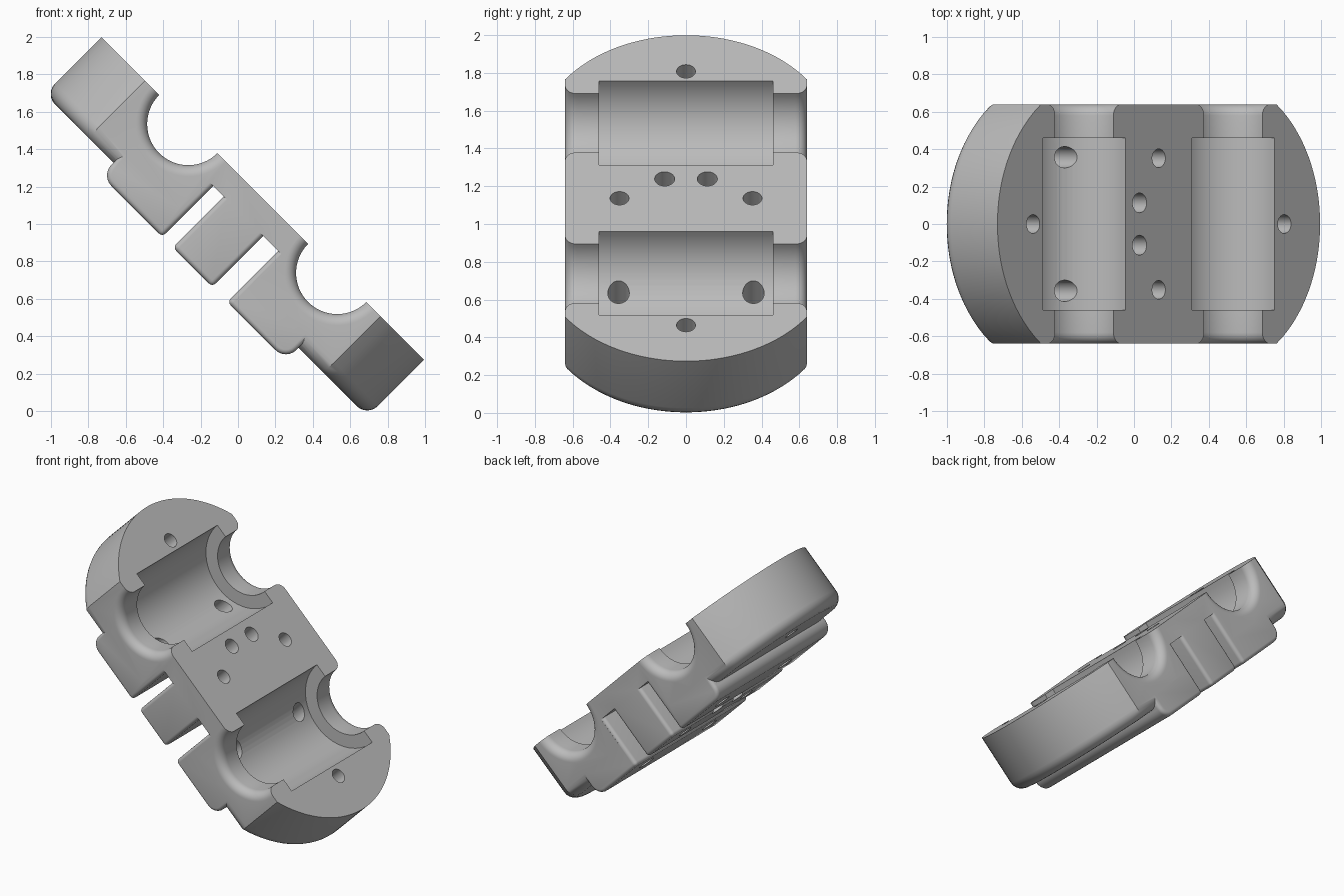
import bpy
import bmesh
from math import sin, cos, pi, sqrt, radians
from mathutils import Matrix

if "Cube" in bpy.data.objects:
    bpy.data.objects.remove(bpy.data.objects["Cube"], do_unlink=True)

# Working frame: x along the block, y across it, z up to the split face
HALF_LEN, HALF_WID, TOP, BASE, PAD_BASE = 1.22, 0.64, 0.90, 0.47, 0.375
SAG = 0.33
BORE_X = 0.563

grey = bpy.data.materials.new("plain grey")
grey.use_nodes = True
grey.diffuse_color = (0.5, 0.5, 0.5, 1)
grey.node_tree.nodes["Principled BSDF"].inputs["Base Color"].default_value = (0.5, 0.5, 0.5, 1)


def to_object(bm, name):
    bmesh.ops.recalc_face_normals(bm, faces=bm.faces)
    mesh = bpy.data.meshes.new(name)
    bm.to_mesh(mesh)
    bm.free()
    mesh.materials.append(grey)
    obj = bpy.data.objects.new(name, mesh)
    bpy.context.scene.collection.objects.link(obj)
    return obj


def prism(outline, low, high):
    """Extrude an outline in x, y from low to high."""
    bm = bmesh.new()
    face = bm.faces.new([bm.verts.new((x, y, low)) for x, y in outline])
    up = bmesh.ops.extrude_face_region(bm, geom=[face])["geom"]
    bmesh.ops.translate(bm, vec=(0, 0, high - low),
                        verts=[v for v in up if isinstance(v, bmesh.types.BMVert)])
    bmesh.ops.recalc_face_normals(bm, faces=bm.faces)
    return bm


def box(x0, x1, low, high):
    w = HALF_WID
    return prism([(x0, -w), (x1, -w), (x1, w), (x0, w)], low, high)


def round_edges(bm, radius, segments, rule):
    edges = [e for e in bm.edges if rule(e, *(v.co for v in e.verts))]
    bmesh.ops.bevel(bm, geom=edges, offset=radius, segments=segments,
                    profile=0.5, affect='EDGES', clamp_overlap=True)
    bmesh.ops.recalc_face_normals(bm, faces=bm.faces)


def below(z):
    return lambda e, a, b: max(a.z, b.z) < z


def not_top(e, a, b):
    return min(a.z, b.z) < TOP - 0.1 and e.calc_face_angle(0) > radians(50)


def lathe(profile, centre, name, sides=64):
    """Revolve (y, radius) points about a line along y."""
    bm = bmesh.new()
    rings = [[bm.verts.new((centre[0] + r * cos(2 * pi * i / sides), y,
                            centre[1] + r * sin(2 * pi * i / sides)))
              for i in range(sides)] for y, r in profile]
    for a, b in zip(rings, rings[1:]):
        for i in range(sides):
            j = (i + 1) % sides
            bm.faces.new((a[i], a[j], b[j], b[i]))
    bm.faces.new(rings[0])
    bm.faces.new(rings[-1])
    return to_object(bm, name)


def combine(target, tool, operation):
    """Apply a boolean, then discard the tool."""
    mod = target.modifiers.new("join", 'BOOLEAN')
    mod.operation, mod.solver, mod.object = operation, 'EXACT', tool
    bpy.context.view_layer.update()
    graph = bpy.context.evaluated_depsgraph_get()
    mesh = bpy.data.meshes.new_from_object(target.evaluated_get(graph))
    target.modifiers.clear()
    target.data = mesh
    bpy.data.objects.remove(tool, do_unlink=True)


# Thin bridge under the split face, joining the three blocks
block = to_object(box(-0.30, 0.30, 0.76, TOP), "bearing_block")

# Middle block between the two slots
middle = box(-0.155, 0.143, PAD_BASE, TOP - 0.02)
round_edges(middle, 0.025, 4, not_top)
combine(block, to_object(middle, "middle_block"), 'UNION')

arc_r = (HALF_WID ** 2 + SAG ** 2) / (2 * SAG)
for side, slot_edge in ((-1, 0.235), (1, 0.258)):
    # Round-ended cap with a rolled lower edge
    outline = [(side * 0.28, -HALF_WID)]
    for i in range(33):
        y = -HALF_WID + 2 * HALF_WID * i / 32
        outline.append((side * (HALF_LEN - arc_r + sqrt(arc_r ** 2 - y * y)), y))
    outline.append((side * 0.28, HALF_WID))
    cap = prism(outline, BASE, TOP)
    round_edges(cap, 0.08, 6, lambda e, a, b: below(BASE + 0.01)(e, a, b)
                and max(abs(a.x), abs(b.x)) > 0.3)
    combine(block, to_object(cap, "end_cap"), 'UNION')

    # Raised pad beneath the bore
    pad = box(min(side * slot_edge, side * 0.70), max(side * slot_edge, side * 0.70),
              PAD_BASE, TOP - 0.02)
    round_edges(pad, 0.08, 6, lambda e, a, b: below(PAD_BASE + 0.01)(e, a, b)
                and min(abs(a.x), abs(b.x)) > 0.69)
    round_edges(pad, 0.025, 4, not_top)
    combine(block, to_object(pad, "raised_pad"), 'UNION')

# Stepped half bores with flared mouths
flare = 0.06
half = [(0.46, 0.313), (0.46, 0.22)]
for i in range(9):
    t = pi / 2 * i / 8
    half.append((HALF_WID - flare + flare * sin(t), 0.22 + flare * (1 - cos(t))))
half.append((HALF_WID + 0.1, 0.22 + flare))
profile = [(-y, r) for y, r in reversed(half)] + half
for side in (-1, 1):
    combine(block, lathe(profile, (side * BORE_X, TOP), "bore_cutter"), 'DIFFERENCE')

# Screw holes through the block
holes = [(-0.95, 0, 0.05), (0.95, 0, 0.05)]
for s in (-1, 1):
    holes += [(-0.145, s * 0.113, 0.053), (0, s * 0.352, 0.05),
              (-0.428, s * 0.357, 0.057), (0.428, s * 0.357, 0.057)]
for x, y, r in holes:
    bm = bmesh.new()
    bmesh.ops.create_cone(bm, cap_ends=True, segments=32, radius1=r, radius2=r, depth=1,
                          matrix=Matrix.Translation((x, y, 0.65)))
    combine(block, to_object(bm, "hole_cutter"), 'DIFFERENCE')

# Tilt the block into place and smooth the rounded surfaces
block.data.transform(Matrix.Translation((-0.504, 0, 0.50)) @ Matrix.Rotation(pi / 4, 4, 'Y'))
block.data.shade_smooth()
block.data.set_sharp_from_angle(angle=radians(30))
